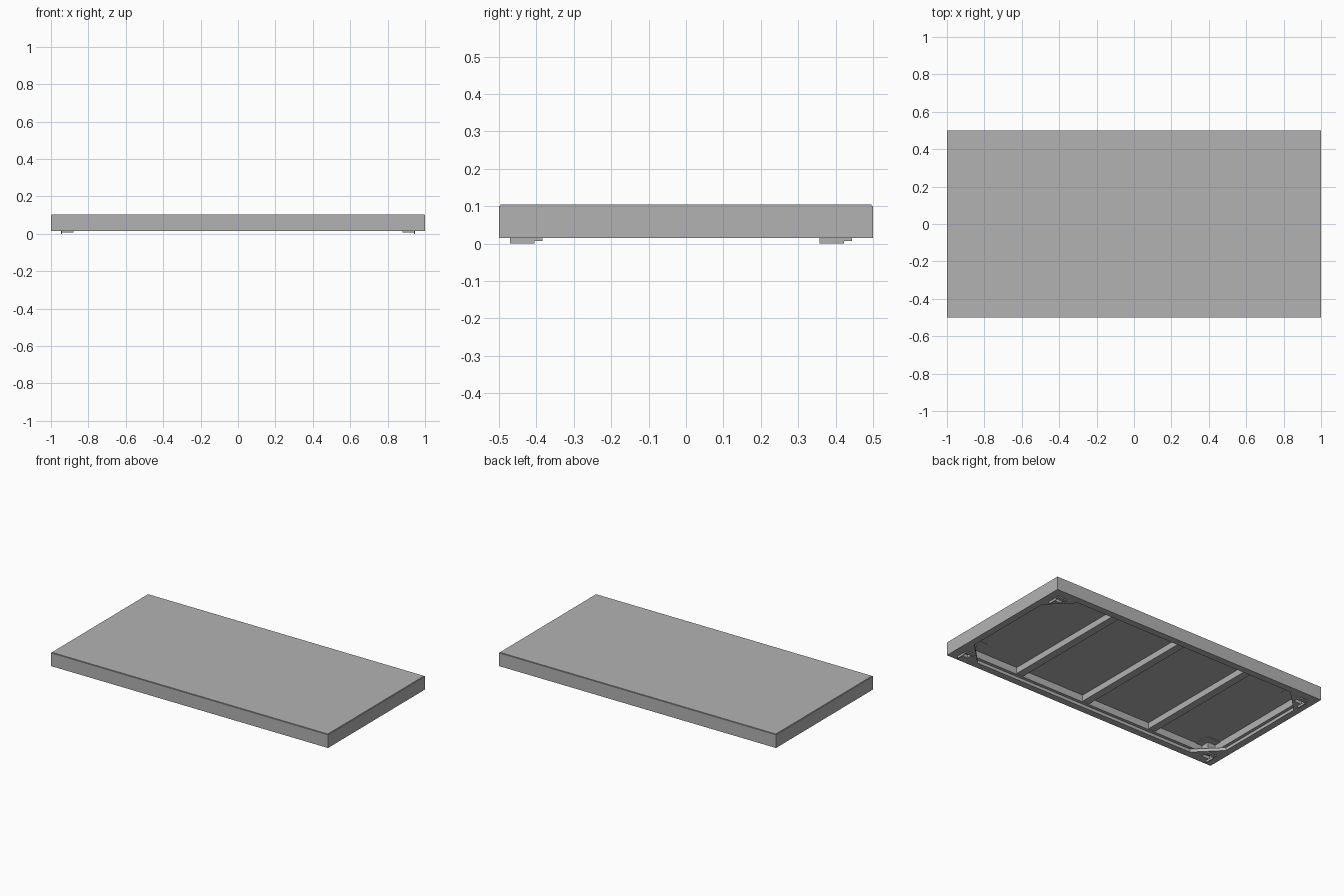
import bpy, bmesh

cube = bpy.data.objects.get("Cube")
if cube:
    bpy.data.objects.remove(cube, do_unlink=True)

grey = bpy.data.materials.new("plain_grey")
grey.use_nodes = True
grey.diffuse_color = (0.45, 0.45, 0.45, 1)
grey.node_tree.nodes["Principled BSDF"].inputs["Base Color"].default_value = grey.diffuse_color

BASE, LEDGE, UNDER, RIM, TOP = 0.015, 0.035, 0.08, 0.101, 0.104
HX, HY = 1.0, 0.5
LIP, SHELF = 0.045, 0.065


def finish(name, bm):
    bmesh.ops.recalc_face_normals(bm, faces=bm.faces)
    mesh = bpy.data.meshes.new(name)
    bm.to_mesh(mesh)
    bm.free()
    mesh.materials.append(grey)
    obj = bpy.data.objects.new(name, mesh)
    bpy.context.collection.objects.link(obj)
    return obj


def prism(name, outline, z0, z1):
    """Upright prism from a flat outline."""
    bm = bmesh.new()
    face = bm.faces.new([bm.verts.new((x, y, z0)) for x, y in outline])
    grown = bmesh.ops.extrude_face_region(bm, geom=[face])
    verts = [v for v in grown["geom"] if isinstance(v, bmesh.types.BMVert)]
    bmesh.ops.translate(bm, verts=verts, vec=(0, 0, z1 - z0))
    return finish(name, bm)


def box(name, xs, ys, zs):
    (x0, x1), (y0, y1) = sorted(xs), sorted(ys)
    return prism(name, [(x0, y0), (x1, y0), (x1, y1), (x0, y1)], *zs)


# Perimeter frame: stepped rail profile (inset, height) swept round the rectangle
profile = [(0, BASE), (LIP, BASE), (LIP, LEDGE), (SHELF, LEDGE),
           (SHELF, UNDER), (0.004, UNDER), (0.004, RIM), (0, RIM)]
bm = bmesh.new()
rings = [[bm.verts.new((sx * (HX - d), sy * (HY - d), z)) for d, z in profile]
         for sx, sy in ((1, 1), (-1, 1), (-1, -1), (1, -1))]
n = len(profile)
for i, ring in enumerate(rings):
    nxt = rings[(i + 1) % 4]
    for j in range(n):
        k = (j + 1) % n
        bm.faces.new((ring[j], ring[k], nxt[k], nxt[j]))
finish("perimeter_frame", bm)

# Deck panel set inside the rim
box("deck_panel", (-HX + 0.004, HX - 0.004), (-HY + 0.004, HY - 0.004), (UNDER, TOP))

# Cross beams under the deck
for x in (-0.5, 0, 0.5):
    box("cross_beam", (x - 0.025, x + 0.025), (-HY + SHELF, HY - SHELF), (0.04, UNDER))

# Corner fittings
for sx in (-1, 1):
    for sy in (-1, 1):
        cx, cy = HX - LIP, HY - LIP

        def at(dx, dy):
            return sx * (cx - dx), sy * (cy - dy)

        def corner_box(name, a, b, zs):
            (x0, y0), (x1, y1) = at(*a), at(*b)
            return box(name, (x0, x1), (y0, y1), zs)

        # Diagonal gusset wings, leaving the leg socket open
        reach, size, wall = 0.15, 0.075, 0.008
        prism("corner_gusset", [at(size, 0), at(reach, 0), at(size, size)], BASE, LEDGE)
        prism("corner_gusset", [at(0, size), at(0, reach), at(size, size)], BASE, LEDGE)
        # Square leg socket made of four walls
        corner_box("leg_socket", (0, 0), (size, wall), (BASE, UNDER))
        corner_box("leg_socket", (0, size - wall), (size, size), (BASE, UNDER))
        corner_box("leg_socket", (0, wall), (wall, size - wall), (BASE, UNDER))
        corner_box("leg_socket", (size - wall, wall), (size, size - wall), (BASE, UNDER))
        # Thin mounting pad on the deck underside
        corner_box("mounting_pad", (SHELF - LIP, SHELF - LIP), (0.12, 0.12),
                   (UNDER - 0.004, UNDER))
        # Clamp lever: upright blade and flat arm
        y = -0.47 if sy < 0 else 0.357
        box("clamp_blade", (sx * 0.94, sx * 0.946), (y, y + 0.065), (0, BASE))
        box("clamp_arm", (sx * 0.88, sx * 0.946), (y + 0.065, y + 0.087), (0.007, BASE))
